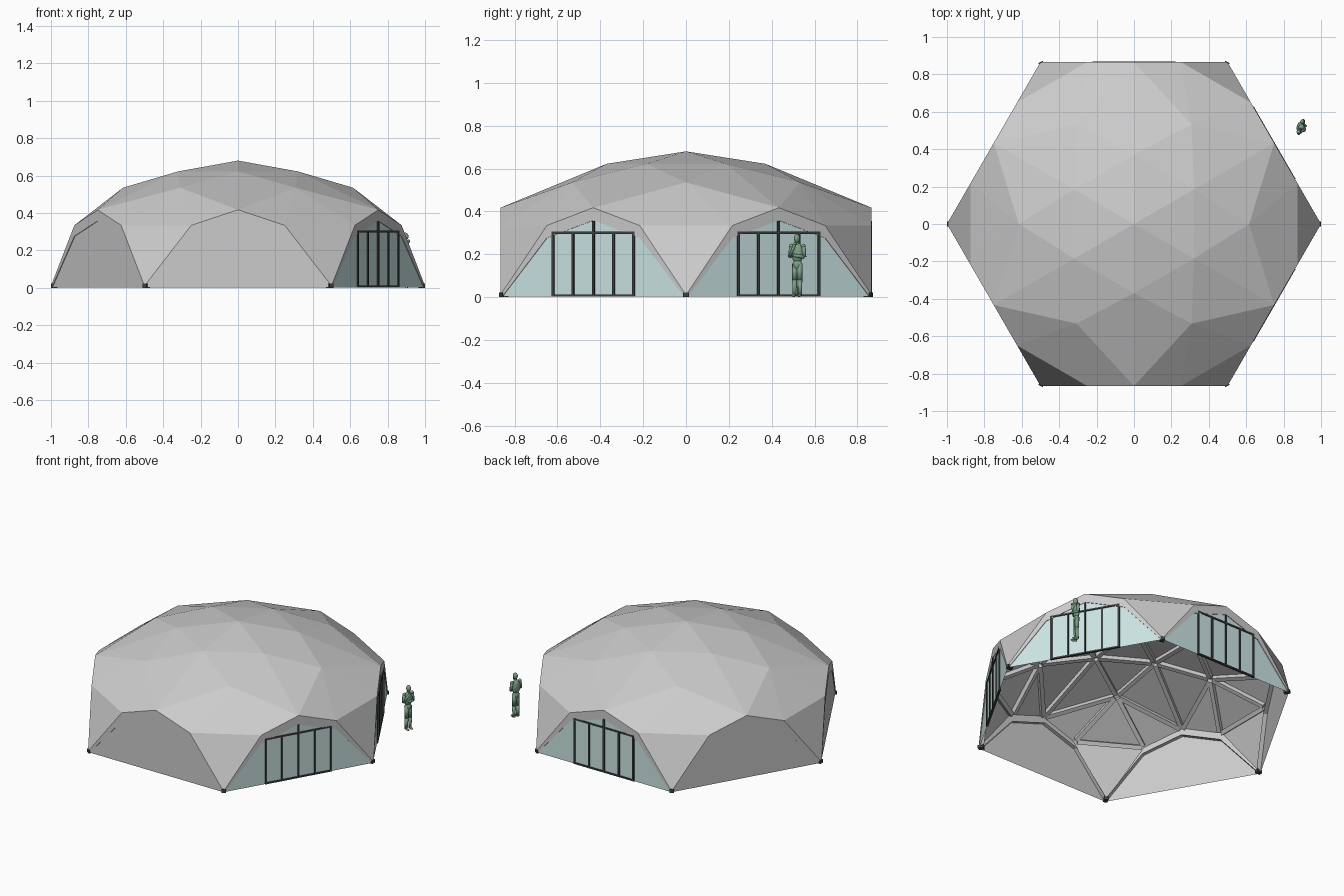
import bpy, bmesh, math
from mathutils import Vector, Matrix

if "Cube" in bpy.data.objects:
    bpy.data.objects.remove(bpy.data.objects["Cube"])

def material(name, rgb):
    m = bpy.data.materials.new(name)
    m.diffuse_color = (*rgb, 1)
    m.use_nodes = True
    m.node_tree.nodes["Principled BSDF"].inputs["Base Color"].default_value = m.diffuse_color
    return m

GLASS = material("glass", (0.6, 0.78, 0.77))
DARK = material("dark_metal", (0.05, 0.055, 0.055))
GREEN = material("figure_green", (0.2, 0.35, 0.24))

def finish(bm, name, mat=None, smooth=False):
    bmesh.ops.recalc_face_normals(bm, faces=bm.faces)
    me = bpy.data.meshes.new(name)
    bm.to_mesh(me)
    bm.free()
    if smooth:
        for p in me.polygons:
            p.use_smooth = True
    ob = bpy.data.objects.new(name, me)
    bpy.context.collection.objects.link(ob)
    if mat:
        me.materials.append(mat)
    return ob

def bar(bm, a, b, up, w, h):
    """Rectangular bar from a to b, height h along up."""
    x = (b - a).normalized()
    y = up.cross(x).normalized()
    z = x.cross(y)
    rot = Matrix((x, y, z)).transposed().to_4x4()
    size = Matrix.Diagonal(((b - a).length, w, h, 1))
    bmesh.ops.create_cube(bm, size=1, matrix=Matrix.Translation((a + b) / 2) @ rot @ size)

def polar(r, deg, z):
    a = math.radians(deg)
    return Vector((r * math.cos(a), r * math.sin(a), z))

APO = math.sqrt(3) / 2
UP = Vector((0, 0, 1))

def on_wall(deg, s, z, depth=0.0):
    """Point on a hexagon side: s along it, depth inward."""
    return polar(APO - depth, deg, z) + polar(s, deg + 90, 0)

# Faceted roof shell: six identical sectors around the corners
shell = bmesh.new()
for k in range(6):
    d = 60 * k
    apex = Vector((0, 0, 0.68))
    r1a, r1b = polar(0.37, d - 30, 0.622), polar(0.37, d + 30, 0.622)
    r2, corner = polar(0.615, d, 0.535), polar(1, d, 0.01)
    ma, mb = polar(APO, d - 30, 0.417), polar(APO, d + 30, 0.417)
    qa, qb = on_wall(d - 30, 0.25, 0.334), on_wall(d + 30, -0.25, 0.334)
    for tri in ((apex, r1a, r1b), (r1a, r2, r1b), (r1a, ma, r2), (r1b, r2, mb),
                (ma, qa, r2), (mb, r2, qb), (qa, qb, r2), (qa, corner, qb)):
        shell.faces.new([shell.verts.new(p) for p in tri])
bmesh.ops.remove_doubles(shell, verts=shell.verts, dist=0.001)
shell.normal_update()

# Struts under every inner roof edge
struts = bmesh.new()
for e in shell.edges:
    if len(e.link_faces) == 2:
        n = (e.link_faces[0].normal + e.link_faces[1].normal).normalized()
        if n.z < 0:
            n = -n
        a, b = (v.co - n * 0.019 for v in e.verts)
        trim = (b - a).normalized() * 0.02
        bar(struts, a + trim, b - trim, n, 0.027, 0.028)
finish(struts, "roof_struts")
finish(shell, "roof_shell")

# Side walls
OUTER = [(-0.5, 0.01), (-0.25, 0.334), (0, 0.417), (0.25, 0.334), (0.5, 0.01)]
INNER = [(-0.485, 0.008), (-0.25, 0.276), (0, 0.358), (0.25, 0.276), (0.485, 0.008)]
for k in range(6):
    d = 30 + 60 * k
    glazed = d in (30, 90, 330)

    # Arch band closing the roof edge, with inward depth
    bm = bmesh.new()
    rows = [[bm.verts.new(on_wall(d, s, z, dep)) for s, z in prof]
            for prof, dep in ((OUTER, 0), (INNER, 0), (INNER, 0.03))]
    for ra, rb in zip(rows, rows[1:]):
        for i in range(4):
            bm.faces.new((ra[i], ra[i + 1], rb[i + 1], rb[i]))
    finish(bm, f"arch_band_{k}")

    # Infill panel
    bm = bmesh.new()
    pts = [(-0.485, 0.002)] + INNER + [(0.485, 0.002)]
    bm.faces.new([bm.verts.new(on_wall(d, s, z, 0.004)) for s, z in pts])
    finish(bm, f"wall_panel_{k}", GLASS if glazed else None)

    # Door frames
    if glazed:
        bm = bmesh.new()
        out = polar(1, d, 0)
        for s in (-0.217, -0.11, 0, 0.11, 0.217):
            top = 0.355 if s == 0 else 0.3
            bar(bm, on_wall(d, s, 0.002, 0.004), on_wall(d, s, top, 0.004), out, 0.012, 0.014)
        for z in (0.007, 0.3):
            bar(bm, on_wall(d, -0.223, z, 0.004), on_wall(d, 0.223, z, 0.004), out, 0.01, 0.013)
        finish(bm, f"door_frame_{k}", DARK)

# Corner feet
bm = bmesh.new()
for k in range(6):
    bar(bm, polar(0.965, 60 * k, 0.011), polar(1, 60 * k, 0.011), UP, 0.026, 0.022)
finish(bm, "corner_feet", DARK)

# Standing scale figure, facing local +x
fig = bmesh.new()
PLACE = Matrix.Translation((0.89, 0.52, 0)) @ Matrix.Rotation(math.radians(-20), 4, 'Z')

def limb(a, b, ra, rb):
    a, b = Vector(a), Vector(b)
    rot = (b - a).to_track_quat('Z', 'Y').to_matrix().to_4x4()
    bmesh.ops.create_cone(fig, cap_ends=True, segments=10, radius1=ra, radius2=rb,
                          depth=(b - a).length, matrix=PLACE @ Matrix.Translation((a + b) / 2) @ rot)

def blob(c, size):
    bmesh.ops.create_uvsphere(fig, u_segments=12, v_segments=8, radius=1,
                              matrix=PLACE @ Matrix.Translation(c) @ Matrix.Diagonal((*size, 1)))

for s in (-1, 1):
    blob((0.012, 0.014 * s, 0.007), (0.021, 0.008, 0.007))
    limb((0, 0.014 * s, 0.005), (0.003, 0.013 * s, 0.08), 0.009, 0.012)
    limb((0.003, 0.013 * s, 0.08), (0, 0.01 * s, 0.155), 0.012, 0.015)
    limb((0, 0.03 * s, 0.238), (0.003, 0.036 * s, 0.187), 0.01, 0.009)
    blob((0, 0.029 * s, 0.238), (0.011, 0.011, 0.011))
limb((0.003, 0.036, 0.187), (0.028, -0.012, 0.195), 0.009, 0.007)
limb((0.003, -0.036, 0.187), (0.026, -0.004, 0.247), 0.009, 0.006)
blob((0.026, -0.003, 0.25), (0.007, 0.007, 0.008))
blob((0, 0, 0.205), (0.02, 0.03, 0.048))
blob((0, 0, 0.15), (0.018, 0.024, 0.026))
limb((0, 0, 0.235), (0.004, 0, 0.262), 0.01, 0.008)
blob((0.006, 0, 0.274), (0.017, 0.014, 0.021))
finish(fig, "standing_figure", GREEN, smooth=True)
